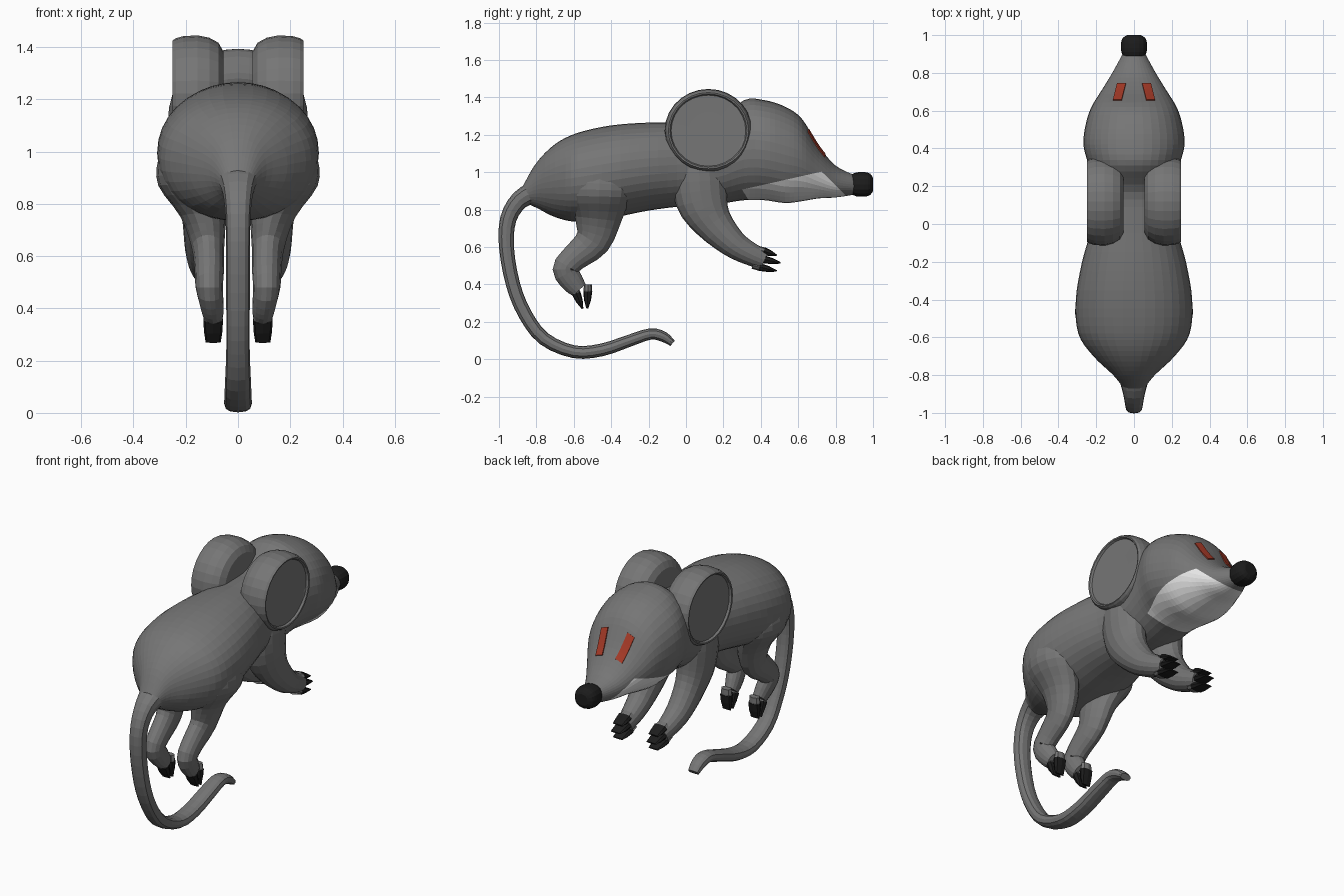
import bpy, bmesh, math
from mathutils import Vector
from mathutils.bvhtree import BVHTree

if "Cube" in bpy.data.objects:
    bpy.data.objects.remove(bpy.data.objects["Cube"], do_unlink=True)


def material(name, r, g, b):
    m = bpy.data.materials.new(name)
    m.use_nodes = True
    m.diffuse_color = (r, g, b, 1)
    m.node_tree.nodes["Principled BSDF"].inputs["Base Color"].default_value = (r, g, b, 1)
    return m


FUR = material("grey_fur", 0.18, 0.18, 0.18)
BLACK = material("black", 0.012, 0.012, 0.012)
WHITE = material("pale_jaw", 0.8, 0.8, 0.8)
RED = material("red_eye", 0.38, 0.042, 0.02)
X, Y, Z = Vector((1, 0, 0)), Vector((0, 1, 0)), Vector((0, 0, 1))


def finish(name, bm, *mats):
    mesh = bpy.data.meshes.new(name)
    bm.to_mesh(mesh)
    bm.free()
    for m in mats:
        mesh.materials.append(m)
    ob = bpy.data.objects.new(name, mesh)
    bpy.context.collection.objects.link(ob)
    return ob


def resample(points, steps):
    """Catmull-Rom interpolation through tuples of any length."""
    out = []
    for i in range(len(points) - 1):
        p = [points[min(max(i + k, 0), len(points) - 1)] for k in (-1, 0, 1, 2)]
        for s in range(steps):
            t = s / steps
            out.append(tuple(
                b + 0.5 * t * (c - a + t * (2*a - 5*b + 4*c - d + t * (3*(b - c) + d - a)))
                for a, b, c, d in zip(*p)))
    return out + [points[-1]]


def loft(stations, seg=16, steps=3, u=X, v=None, power=2.0):
    """Skin over rings (x, y, z, radius along u, radius along v)."""
    bm = bmesh.new()
    st = resample(stations, steps)
    rings = []
    for i, (x, y, z, ru, rv) in enumerate(st):
        a, b = st[max(i - 1, 0)], st[min(i + 1, len(st) - 1)]
        n = v or u.cross(Vector(b[:3]) - Vector(a[:3])).normalized()
        ring = []
        for k in range(seg):
            c, s = (math.copysign(abs(f(math.tau * k / seg)) ** (2 / power),
                                  f(math.tau * k / seg)) for f in (math.cos, math.sin))
            ring.append(bm.verts.new(Vector((x, y, z)) + u * ru * c + n * rv * s))
        rings.append(ring)
    for r, q in zip(rings, rings[1:]):
        for k in range(seg):
            j = (k + 1) % seg
            bm.faces.new((r[k], r[j], q[j], q[k]))
    bm.faces.new(rings[0])
    bm.faces.new(rings[-1])
    bmesh.ops.recalc_face_normals(bm, faces=bm.faces)
    return bm


# Body and head: y, top, bottom, half width
profile = [(-0.87, 0.93, 0.84, 0.055), (-0.8, 1.05, 0.81, 0.11), (-0.7, 1.15, 0.76, 0.215),
           (-0.58, 1.21, 0.735, 0.295), (-0.4, 1.25, 0.755, 0.308), (-0.2, 1.265, 0.795, 0.275),
           (0.0, 1.265, 0.82, 0.222), (0.17, 1.28, 0.83, 0.222), (0.31, 1.385, 0.85, 0.242),
           (0.42, 1.385, 0.85, 0.268), (0.53, 1.35, 0.835, 0.255), (0.62, 1.285, 0.845, 0.225),
           (0.71, 1.14, 0.86, 0.17), (0.8, 1.035, 0.865, 0.115), (0.9, 0.985, 0.88, 0.06)]
bm = loft([(0, y, (t + b) / 2, w, (t - b) / 2) for y, t, b, w in profile],
          seg=36, steps=4, v=Z, power=2.1)
tree = BVHTree.FromBMesh(bm)

# Pale jaw: cut the head along three straight lines given as (y, z) pairs
jaw = [(0.335, 0.85), (0.3, 0.907), (0.725, 1.003), (0.845, 0.885)]
planes = []
for (y0, z0), (y1, z1) in zip(jaw, jaw[1:]):
    point, normal = Vector((0, y0, z0)), Vector((0, z0 - z1, y1 - y0))
    planes.append((point, normal))
    faces = [f for f in bm.faces if 0.25 < f.calc_center_median().y < 0.95
             and f.calc_center_median().z < 1.05]
    geom = faces + list({e for f in faces for e in f.edges} | {w for f in faces for w in f.verts})
    bmesh.ops.bisect_plane(bm, geom=geom, plane_co=point, plane_no=normal)
for f in bm.faces:
    c = f.calc_center_median()
    f.material_index = int(all((c - p).dot(n) < 0 for p, n in planes))
finish("body_and_head", bm, FUR, WHITE)

# Nose
nose = [(0.885, 0.056), (0.91, 0.067), (0.955, 0.069), (0.985, 0.06), (1.0, 0.036)]
finish("nose", loft([(0, y, 0.935, r, r * 0.95) for y, r in nose], v=Z, steps=2, power=2.3), BLACK)

# Tail
tail = [(0, -0.80, 0.90, 0.085, 0.06), (0, -0.89, 0.85, 0.06, 0.05), (0, -0.95, 0.75, 0.048, 0.044),
        (0, -0.96, 0.6, 0.046, 0.04), (0, -0.925, 0.4, 0.045, 0.038),
        (0, -0.86, 0.24, 0.045, 0.037), (0, -0.76, 0.11, 0.05, 0.036),
        (0, -0.6, 0.04, 0.053, 0.034), (0, -0.45, 0.05, 0.052, 0.034),
        (0, -0.3, 0.1, 0.05, 0.032), (0, -0.19, 0.135, 0.046, 0.03),
        (0, -0.12, 0.12, 0.042, 0.028), (0, -0.072, 0.085, 0.034, 0.018)]
finish("tail", loft(tail, seg=12, power=2.5), FUR)

# Limb centre lines for the +x side: x, y, z, width radius, depth radius
arm = [(0.12, 0.07, 1.12, 0.09, 0.12), (0.13, 0.07, 1.0, 0.1, 0.145),
       (0.13, 0.085, 0.85, 0.095, 0.14), (0.13, 0.145, 0.73, 0.082, 0.105),
       (0.13, 0.25, 0.62, 0.072, 0.076), (0.125, 0.34, 0.565, 0.062, 0.062),
       (0.12, 0.42, 0.53, 0.048, 0.052)]
leg = [(0.17, -0.44, 1.05, 0.09, 0.14), (0.195, -0.46, 0.97, 0.11, 0.165),
       (0.195, -0.465, 0.87, 0.11, 0.165), (0.135, -0.47, 0.75, 0.085, 0.125),
       (0.115, -0.5, 0.63, 0.062, 0.095), (0.11, -0.6, 0.54, 0.056, 0.072),
       (0.11, -0.645, 0.48, 0.052, 0.068), (0.1, -0.605, 0.41, 0.045, 0.06),
       (0.095, -0.57, 0.37, 0.038, 0.046)]
# Ear rings, from the inner face out to the rim and into the hollow: x, radius
ear = [(0.055, 0.16), (0.075, 0.195), (0.11, 0.214), (0.155, 0.223), (0.21, 0.22),
       (0.238, 0.212), (0.25, 0.204), (0.248, 0.196), (0.236, 0.19), (0.235, 0.1)]


def digit(name, x, base, tip, width, thick):
    """Furry toe that ends in a black claw."""
    (y0, z0), (y1, z1) = base, tip
    at = lambda t, w, d: (x, y0 + (y1 - y0) * t, z0 + (z1 - z0) * t, width * w, thick * d)
    finish(name, loft([at(-0.3, 0.9, 0.9), at(0, 1, 1), at(0.2, 0.95, 0.9)], seg=8, steps=1), FUR)
    finish(name + "_claw", loft([at(0.08, 1.04, 1.05), at(0.55, 0.98, 0.8), at(1, 0.8, 0.2)],
                                seg=8, steps=1, power=3), BLACK)


for label, s in (("left", 1), ("right", -1)):
    side = lambda rows: [(s * r[0],) + r[1:] for r in rows]
    finish(label + "_front_leg", loft(side(arm)), FUR)
    finish(label + "_hind_leg", loft(side(leg)), FUR)
    finish(label + "_ear", loft(side([(x, 0.12, 1.222, r * 1.05, r) for x, r in ear]),
                                seg=28, steps=1, u=Y, v=Z), FUR)

    # Digits
    for i, (base, tip) in enumerate([((0.41, 0.58), (0.485, 0.555)), ((0.41, 0.535), (0.505, 0.515)),
                                     ((0.385, 0.495), (0.485, 0.472))]):
        digit(f"{label}_finger_{i + 1}", s * 0.12, base, tip, 0.042, 0.02)
    for i, (base, tip) in enumerate([((-0.59, 0.36), (-0.553, 0.27)), ((-0.525, 0.37), (-0.528, 0.27))]):
        digit(f"{label}_toe_{i + 1}", s * 0.095, base, tip, 0.036, 0.023)

    # Eye: thin patch laid on the head surface
    bm = bmesh.new()
    n = 6
    grid = []
    for j in range(n + 1):
        t = j / n
        for i in range(n + 1):
            x = s * (0.11 - 0.022 * t - 0.045 * i / n)
            hit, normal, _, _ = tree.ray_cast(Vector((x, 0.652 + 0.088 * t, 2)), -Z)
            grid.append(bm.verts.new(hit + normal * 0.007))
    for j in range(n):
        for i in range(n):
            k = j * (n + 1) + i
            quad = [grid[k], grid[k + 1], grid[k + n + 2], grid[k + n + 1]]
            bm.faces.new(quad if s < 0 else quad[::-1])
    eye = finish(label + "_eye", bm, RED)
    eye.modifiers.new("thickness", "SOLIDIFY").thickness = 0.006
